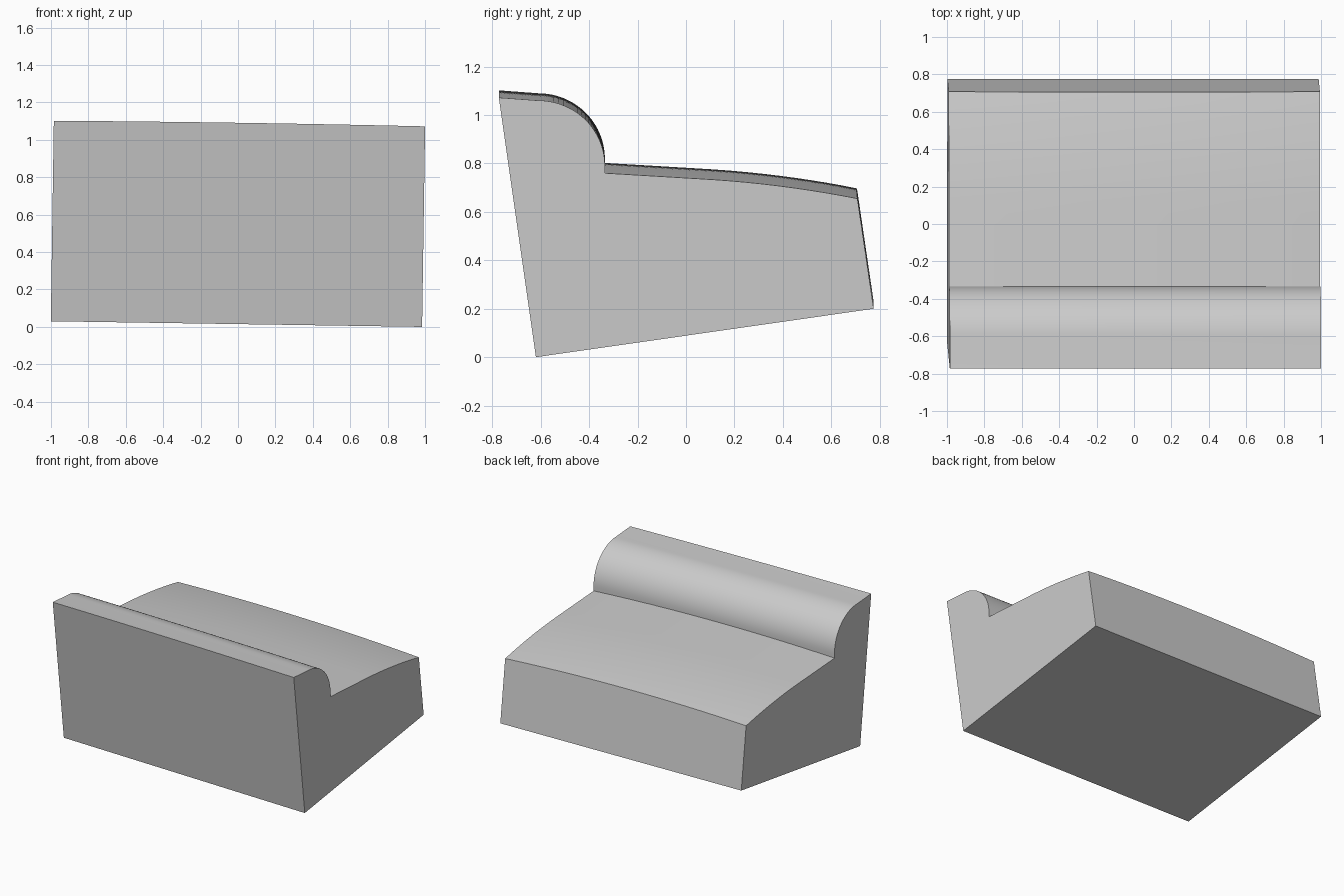
import bpy, bmesh, math

cube = bpy.data.objects.get("Cube")
if cube:
    bpy.data.objects.remove(cube, do_unlink=True)

HALF = 0.9925     # half width
ROLL = 0.015      # slight sideways lean of the whole block
STATIONS = 32
ARC_STEPS = 20
SEAT_STEPS = 16

# Side profile as (y, z, crown): crown lifts the middle of the width
profile = [(0.775, 0.20, 0), (-0.62, 0.0, 0), (-0.773, 1.072, 0.004)]

# Rounded ridge, falling steeply to the seat
for i in range(ARC_STEPS + 1):
    a = math.pi / 2 * (1 - i / ARC_STEPS)
    profile.append((-0.61 + 0.275 * math.cos(a), 0.79 + 0.27 * math.sin(a), 0.004))

# Seat: straight slope that bends down towards the back
for i in range(SEAT_STEPS + 1):
    t = i / SEAT_STEPS
    y = -0.335 + 1.043 * t
    z = 0.76 - 0.062 * t - 0.043 * max(0, (t - 0.4) / 0.6) ** 2
    profile.append((y, z, 0.025))

# Loft the profile across the width
bm = bmesh.new()
rings = []
for s in range(STATIONS + 1):
    u = 2 * s / STATIONS - 1
    ring = []
    for y, z, crown in profile:
        z += crown * (1 - u * u)
        ring.append(bm.verts.new((u * HALF + ROLL * (z - 0.55), y, z + ROLL * (1 - u))))
    # The back edge of the seat stays on the sloping back face
    ring[-1].co.y -= 0.14 * 0.025 * (1 - u * u)
    rings.append(ring)
n = len(profile)
for a, b in zip(rings, rings[1:]):
    for i in range(n):
        j = (i + 1) % n
        bm.faces.new((a[i], a[j], b[j], b[i]))
bm.faces.new(rings[0])
bm.faces.new(rings[-1])
bmesh.ops.recalc_face_normals(bm, faces=bm.faces)

mesh = bpy.data.meshes.new("stepped_block")
bm.to_mesh(mesh)
bm.free()
block = bpy.data.objects.new("stepped_block", mesh)
bpy.context.collection.objects.link(block)

# Plain grey
grey = bpy.data.materials.new("light_grey")
grey.use_nodes = True
colour = (0.6, 0.6, 0.6, 1)
grey.diffuse_color = colour
grey.node_tree.nodes["Principled BSDF"].inputs["Base Color"].default_value = colour
mesh.materials.append(grey)

# Smooth curves, crisp corners
bpy.ops.object.select_all(action="DESELECT")
block.select_set(True)
bpy.context.view_layer.objects.active = block
bpy.ops.object.shade_smooth_by_angle(angle=math.radians(25))
